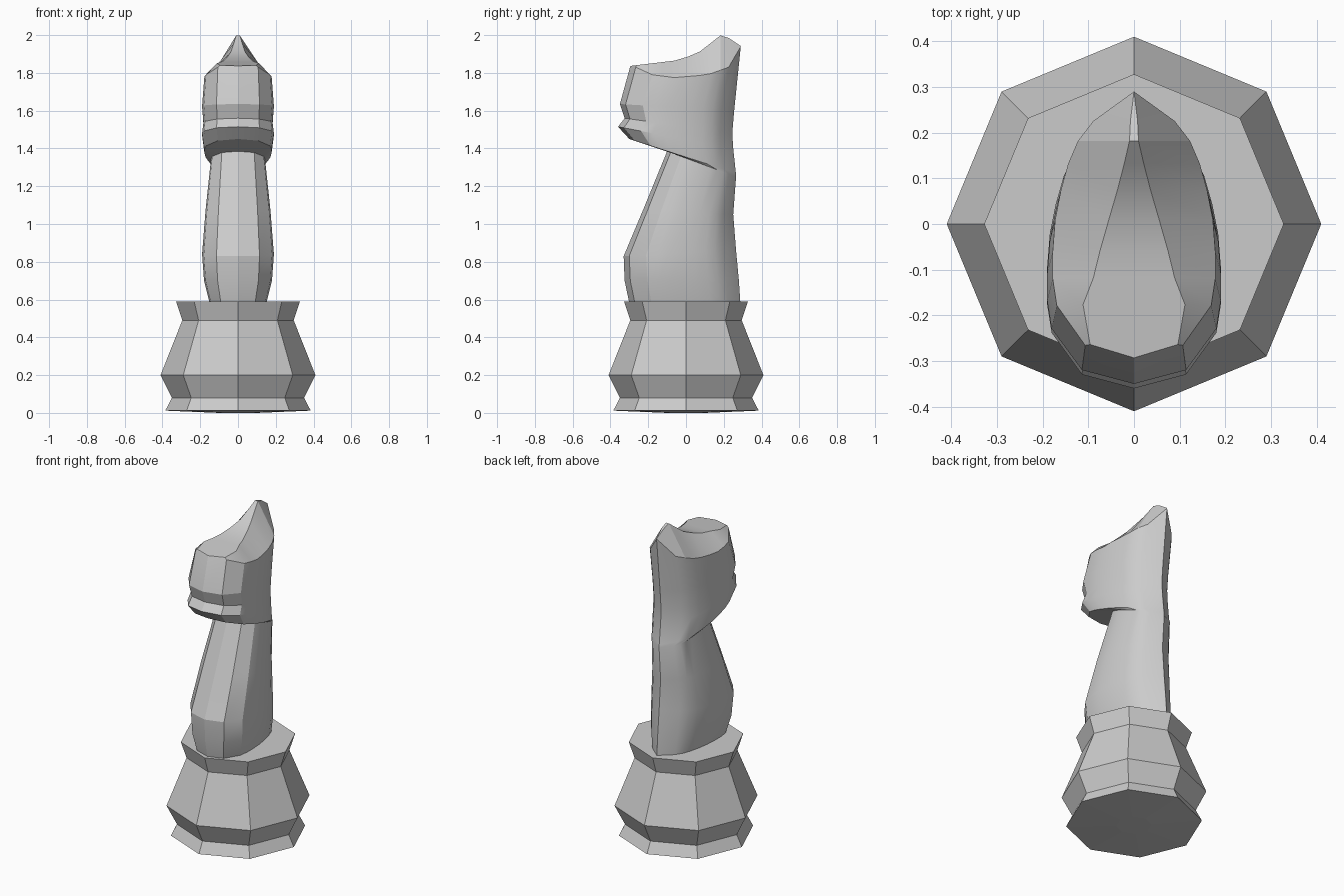
import bpy
import bmesh
import math

if "Cube" in bpy.data.objects:
    bpy.data.objects.remove(bpy.data.objects["Cube"])

grey = bpy.data.materials.new("pale grey")
grey.use_nodes = True
grey.diffuse_color = (0.6, 0.6, 0.6, 1)
grey.node_tree.nodes["Principled BSDF"].inputs["Base Color"].default_value = (0.6, 0.6, 0.6, 1)


def finish(bm, name):
    bmesh.ops.recalc_face_normals(bm, faces=bm.faces)
    mesh = bpy.data.meshes.new(name)
    bm.to_mesh(mesh)
    bm.free()
    mesh.materials.append(grey)
    obj = bpy.data.objects.new(name, mesh)
    bpy.context.collection.objects.link(obj)
    return obj


def bridge(bm, a, b):
    n = len(a)
    for i in range(n):
        j = (i + 1) % n
        bm.faces.new((a[i], a[j], b[j], b[i]))


def interp(points, v):
    for (a, fa), (b, fb) in zip(points, points[1:]):
        if v <= b:
            return fa + (fb - fa) * max(0, v - a) / (b - a)
    return points[-1][1]


# Octagonal base: turned profile of (radius, height), slightly domed underneath
profile = [(0.1, 0), (0.385, 0.012), (0.35, 0.08), (0.41, 0.2), (0.295, 0.49), (0.328, 0.59)]
bm = bmesh.new()
rings = [[bm.verts.new((r * math.cos(k * math.pi / 4), r * math.sin(k * math.pi / 4), z))
          for k in range(8)] for r, z in profile]
for lower, upper in zip(rings, rings[1:]):
    bridge(bm, lower, upper)
bm.faces.new(rings[0])
bm.faces.new(rings[-1])
finish(bm, "base")

# Horse outline: (fraction from front to back, share of half width)
outline = [(0, 0), (0.05, 0.6), (0.2, 0.95), (0.3, 1), (0.4, 1), (0.52, 0.97),
           (0.63, 0.9), (0.73, 0.81), (0.815, 0.69), (0.89, 0.5), (1, 0)]
last = len(outline) - 1


def ring(bm, place):
    """Closed loop: down the left side, back up the right side."""
    left = [place(t, w) for t, w in outline]
    right = [(-x, y, z) for x, y, z in left[last - 1:0:-1]]
    return [bm.verts.new(p) for p in left + right]


# Each level: front y, front z, back y, back z, half width
levels = [
    (-0.30, 0.58, 0.288, 0.58, 0.15),
    (-0.325, 0.70, 0.28, 0.70, 0.18),
    (-0.33, 0.83, 0.265, 0.86, 0.19),
    (-0.225, 1.08, 0.25, 1.05, 0.172),
    (-0.10, 1.385, 0.265, 1.25, 0.143),
    (-0.30, 1.45, 0.264, 1.27, 0.178),
    (-0.36, 1.515, 0.25, 1.40, 0.19),
    (-0.325, 1.56, 0.245, 1.48, 0.183),
    (-0.35, 1.635, 0.255, 1.60, 0.19),
]
bm = bmesh.new()
loops = []
for yf, zf, yb, zb, half in levels:
    loops.append(ring(bm, lambda t, w: (half * w, yf + (yb - yf) * t, zf + (zb - zf) * t)))

# Brow rim, then the crest rising to the ears
rim = [(0, 1.835), (0.05, 1.83), (0.2, 1.79), (0.4, 1.775), (0.7, 1.79), (0.89, 1.83), (1, 1.94)]
crest = [(0, 1.837), (0.4, 1.865), (0.6, 1.90), (0.815, 1.998), (0.89, 1.985), (1, 1.942)]
pinch = [(0, 0.9), (0.05, 0.9), (0.3, 0.5), (0.4, 0.42), (0.6, 0.25), (0.815, 0.08), (1, 0.1)]
loops.append(ring(bm, lambda t, w: (0.178 * w, -0.295 + 0.585 * t, interp(rim, t))))
loops.append(ring(bm, lambda t, w: (0.178 * w * interp(pinch, t), -0.293 + 0.583 * t, interp(crest, t))))
for lower, upper in zip(loops, loops[1:]):
    bridge(bm, lower, upper)

# Close the crest across the centre, and the underside
top = loops[-1]
n = len(top)
bm.faces.new((top[0], top[1], top[n - 1]))
for i in range(1, last - 1):
    bm.faces.new((top[i], top[i + 1], top[n - i - 1], top[n - i]))
bm.faces.new((top[last - 1], top[last], top[last + 1]))
bm.faces.new(loops[0])
horse = finish(bm, "horse_head")

# Soft flanks, crisp muzzle edges
bpy.ops.object.select_all(action="DESELECT")
horse.select_set(True)
bpy.context.view_layer.objects.active = horse
bpy.ops.object.shade_smooth_by_angle(angle=math.radians(20))
